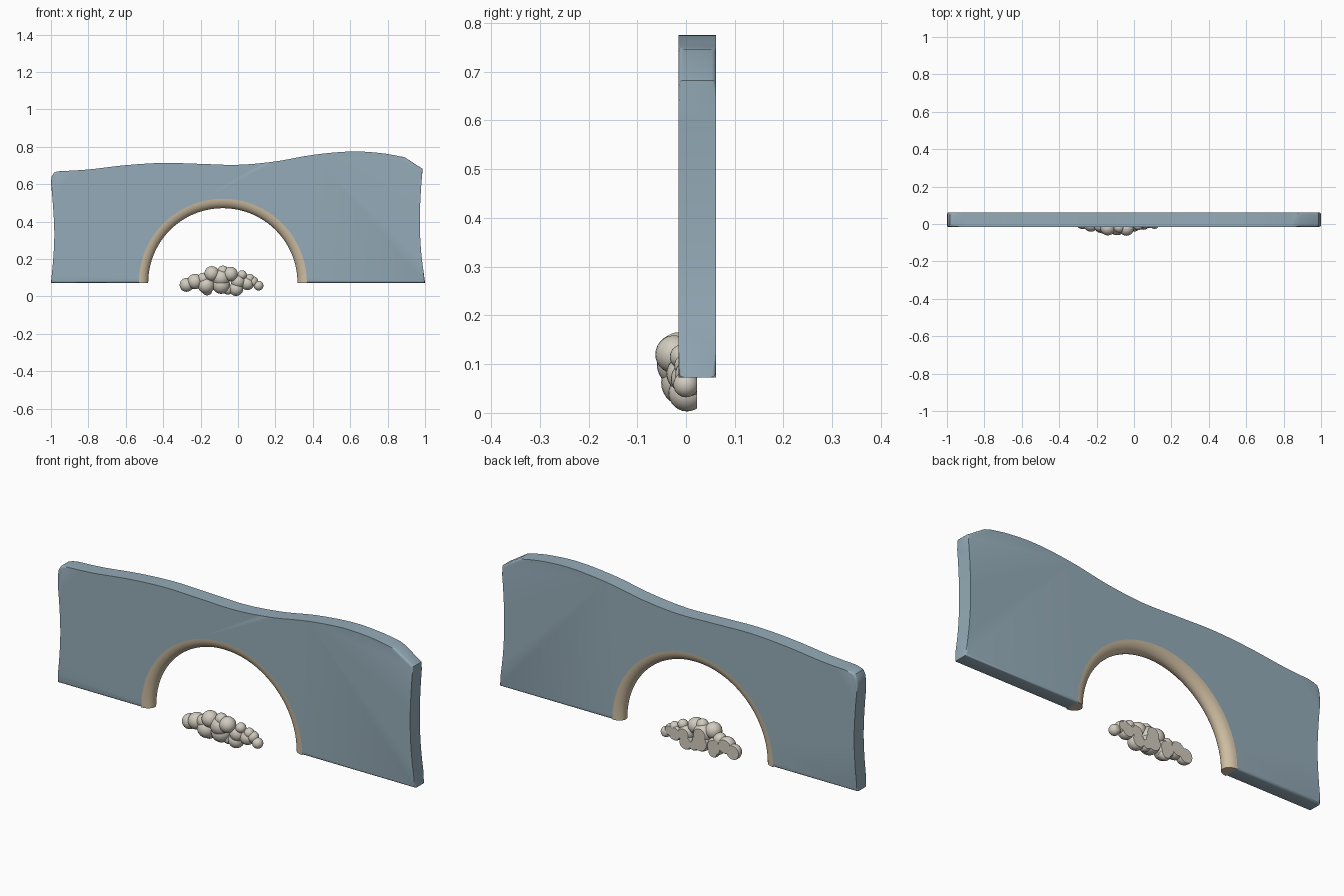
import bpy, bmesh
from math import sin, cos, pi
from mathutils import Vector

if "Cube" in bpy.data.objects:
    bpy.data.objects.remove(bpy.data.objects["Cube"])

Y0, Y1 = -0.015, 0.062          # panel front and back
BASE = 0.073                    # panel bottom height
CX, R_OUT, R_IN = -0.081, 0.449, 0.399


def finish(bm, name, color, angle=35):
    bmesh.ops.recalc_face_normals(bm, faces=bm.faces[:])
    me = bpy.data.meshes.new(name)
    bm.to_mesh(me)
    bm.free()
    ob = bpy.data.objects.new(name, me)
    bpy.context.collection.objects.link(ob)
    mat = bpy.data.materials.new(name + "_paint")
    mat.diffuse_color = (*color, 1)
    mat.use_nodes = True
    mat.node_tree.nodes["Principled BSDF"].inputs["Base Color"].default_value = mat.diffuse_color
    me.materials.append(mat)
    bpy.ops.object.select_all(action='DESELECT')
    bpy.context.view_layer.objects.active = ob
    ob.select_set(True)
    bpy.ops.object.shade_smooth_by_angle(angle=angle * pi / 180)
    return ob


def spline(pts, n=5):
    # Catmull-Rom curve through the points
    p = [Vector(q) for q in pts]
    p = [2 * p[0] - p[1]] + p + [2 * p[-1] - p[-2]]
    out = []
    for i in range(1, len(p) - 2):
        a, b, c, d = p[i - 1:i + 3]
        for k in range(n):
            t = k / n
            out.append(0.5 * (2 * b + (c - a) * t + (2 * a - 5 * b + 4 * c - d) * t * t
                              + (3 * b - a - 3 * c + d) * t ** 3))
    return out + [p[-2]]


# Panel: wavy outline with the wheel arch cut out of the bottom
left = spline([(-1, BASE), (-0.988, 0.2), (-0.982, 0.33), (-0.988, 0.47), (-1, 0.61)], 3)
corner = [Vector(q) for q in [(-0.996, 0.64), (-0.985, 0.661)]]
top = spline([(-0.965, 0.669), (-0.8, 0.679), (-0.6, 0.702), (-0.4, 0.714), (-0.2, 0.709),
              (0, 0.704), (0.2, 0.722), (0.4, 0.757), (0.6, 0.775), (0.76, 0.767), (0.89, 0.745)])
right = spline([(0.987, 0.682), (0.977, 0.55), (0.972, 0.4), (0.979, 0.24), (1, BASE)], 3)
N = 64
arch = [Vector((CX + R_OUT * cos(pi * i / N), BASE + R_OUT * sin(pi * i / N))) for i in range(N + 1)]
outline = left + corner + top + right + arch

bm = bmesh.new()
front = [bm.verts.new((p.x, Y0, p.y)) for p in outline]
back = [bm.verts.new((p.x, Y1, p.y)) for p in outline]
bm.faces.new(front)
bm.faces.new(back[::-1])
n, rim = len(outline), len(left + corner + top + right)
for i in range(n):
    j = (i + 1) % n
    bm.faces.new((front[i], back[i], back[j], front[j]))
edges = []
for i in list(range(rim)) + [n - 1]:
    for ring in (front, back):
        edges.append(bm.edges.get((ring[i], ring[(i + 1) % n])))
bmesh.ops.bevel(bm, geom=edges, offset=0.01, segments=3, profile=0.5, affect='EDGES',
                clamp_overlap=True)
finish(bm, "fender_panel", (0.30, 0.41, 0.48))

# Arch trim: half-round section swept along the arch
bm = bmesh.new()
ym, yr, S = (Y0 + Y1) / 2, (Y1 - Y0) / 2, 14
rows = []
for i in range(N + 1):
    a = pi * i / N
    row = []
    for k in range(S + 1):
        b = pi * k / S
        r = R_OUT - (R_OUT - R_IN) * sin(b)
        row.append(bm.verts.new((CX + r * cos(a), ym - yr * cos(b), BASE + r * sin(a))))
    rows.append(row)
for r0, r1 in zip(rows, rows[1:]):
    for k in range(S):
        bm.faces.new((r0[k], r0[k + 1], r1[k + 1], r1[k]))
bm.faces.new(rows[0])
bm.faces.new(rows[-1][::-1])
finish(bm, "arch_trim", (0.62, 0.51, 0.36))

# Lumpy cluster: overlapping balls (x, y, z, radius) sliced flat at the back
balls = [(-0.275, 0.010, 0.062, 0.037), (-0.23, 0.0, 0.08, 0.041), (-0.17, -0.005, 0.06, 0.045),
         (-0.165, 0.008, 0.034, 0.028), (-0.14, -0.021, 0.122, 0.040), (-0.09, -0.003, 0.062, 0.048),
         (-0.08, -0.018, 0.136, 0.029), (-0.04, -0.024, 0.12, 0.039), (-0.01, 0.002, 0.041, 0.038),
         (0.0, -0.002, 0.08, 0.038), (0.022, -0.008, 0.115, 0.025), (0.05, 0.005, 0.07, 0.036),
         (0.063, 0.0, 0.097, 0.024), (0.08, 0.006, 0.08, 0.028), (0.11, 0.0, 0.058, 0.026),
         (-0.09, -0.012, 0.1, 0.048), (-0.055, 0.005, 0.038, 0.028), (-0.185, -0.008, 0.095, 0.032)]
bm = bmesh.new()
for x, y, z, r in balls:
    b = bmesh.new()
    bmesh.ops.create_uvsphere(b, u_segments=24, v_segments=14, radius=r)
    bmesh.ops.translate(b, verts=b.verts[:], vec=(x, y, z))
    cut = bmesh.ops.bisect_plane(b, geom=b.verts[:] + b.edges[:] + b.faces[:],
                                 plane_co=(0, 0.023, 0), plane_no=(0, 1, 0), clear_outer=True)
    rim_edges = [e for e in b.edges if e.is_boundary]
    if rim_edges:
        bmesh.ops.holes_fill(b, edges=rim_edges, sides=0)
    tmp = bpy.data.meshes.new("tmp")
    b.to_mesh(tmp)
    b.free()
    bm.from_mesh(tmp)
    bpy.data.meshes.remove(tmp)
finish(bm, "lumpy_cluster", (0.64, 0.60, 0.52))
